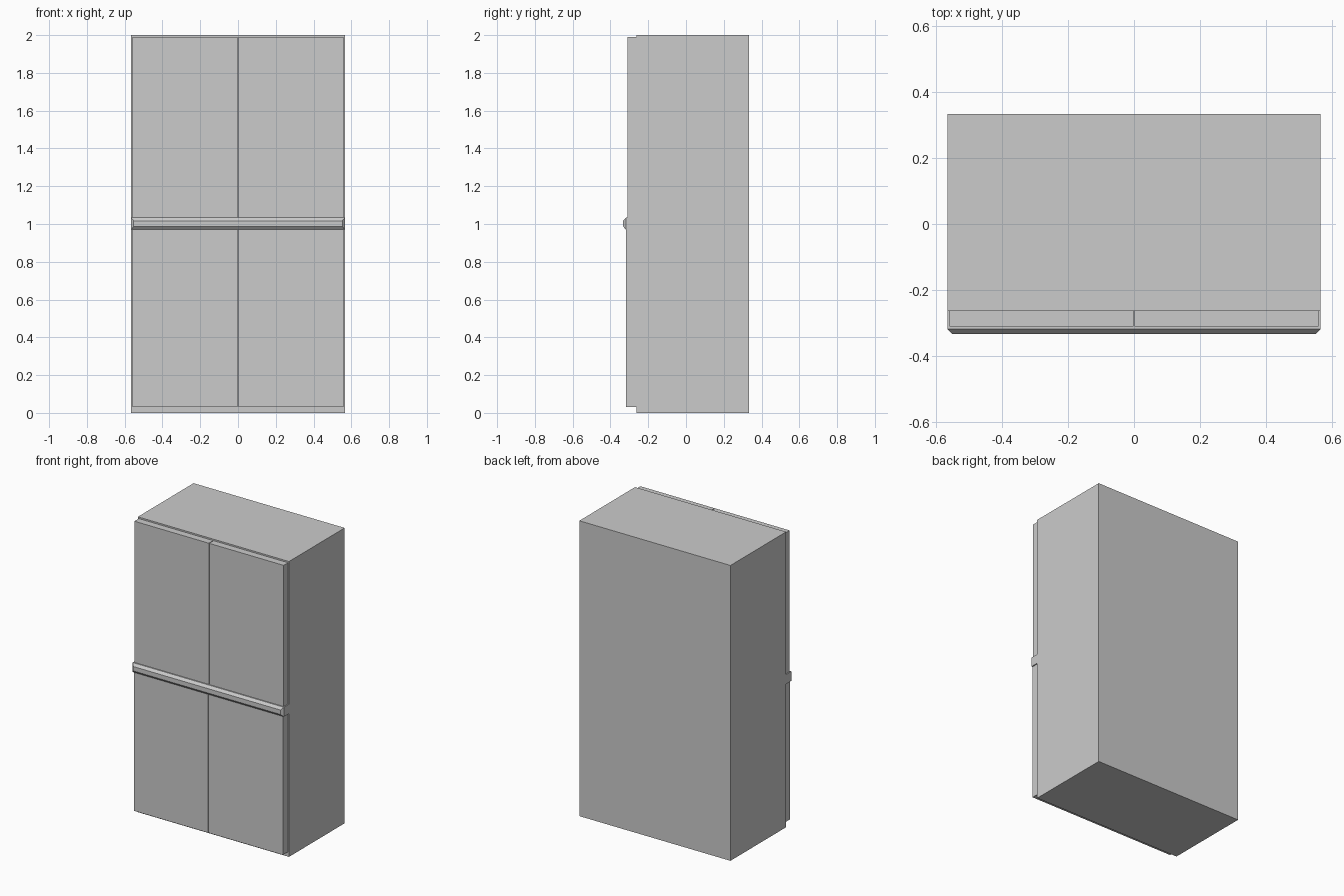
import bpy
import bmesh

if "Cube" in bpy.data.objects:
    bpy.data.objects.remove(bpy.data.objects["Cube"])


def make_object(name, bm):
    bmesh.ops.recalc_face_normals(bm, faces=bm.faces)
    mesh = bpy.data.meshes.new(name)
    bm.to_mesh(mesh)
    bm.free()
    obj = bpy.data.objects.new(name, mesh)
    bpy.context.collection.objects.link(obj)
    return obj


def box_bm(x0, x1, y0, y1, z0, z1):
    bm = bmesh.new()
    bmesh.ops.create_cube(bm, size=1)
    for v in bm.verts:
        v.co.x = x1 if v.co.x > 0 else x0
        v.co.y = y1 if v.co.y > 0 else y0
        v.co.z = z1 if v.co.z > 0 else z0
    return bm


HALF_W = 0.566
BODY_FRONT = -0.263
BACK = 0.333

# Cabinet body
make_object("cabinet_body", box_bm(-HALF_W, HALF_W, BODY_FRONT, BACK, 0, 2))

# Door pairs: name, front y, bottom z, top z
for level, front, z0, z1 in (("upper", -0.310, 1.034, 1.99),
                             ("lower", -0.317, 0.032, 0.97)):
    for side, s in (("left", -1), ("right", 1)):
        x0, x1 = sorted((s * 0.002, s * 0.559))
        make_object(f"{level}_{side}_door", box_bm(x0, x1, front, BODY_FRONT, z0, z1))

# Middle rail with a bevelled front face
bm = box_bm(-HALF_W, HALF_W, -0.318, BODY_FRONT, 0.97, 1.034)
front = min(bm.faces, key=lambda f: f.calc_center_median().y)
new = bmesh.ops.extrude_discrete_faces(bm, faces=[front])["faces"][0]
for v in new.verts:
    v.co.x -= 0.014 if v.co.x > 0 else -0.014
    v.co.z += -0.017 if v.co.z > 1 else 0.017
    v.co.y = -0.333
make_object("middle_rail", bm)
